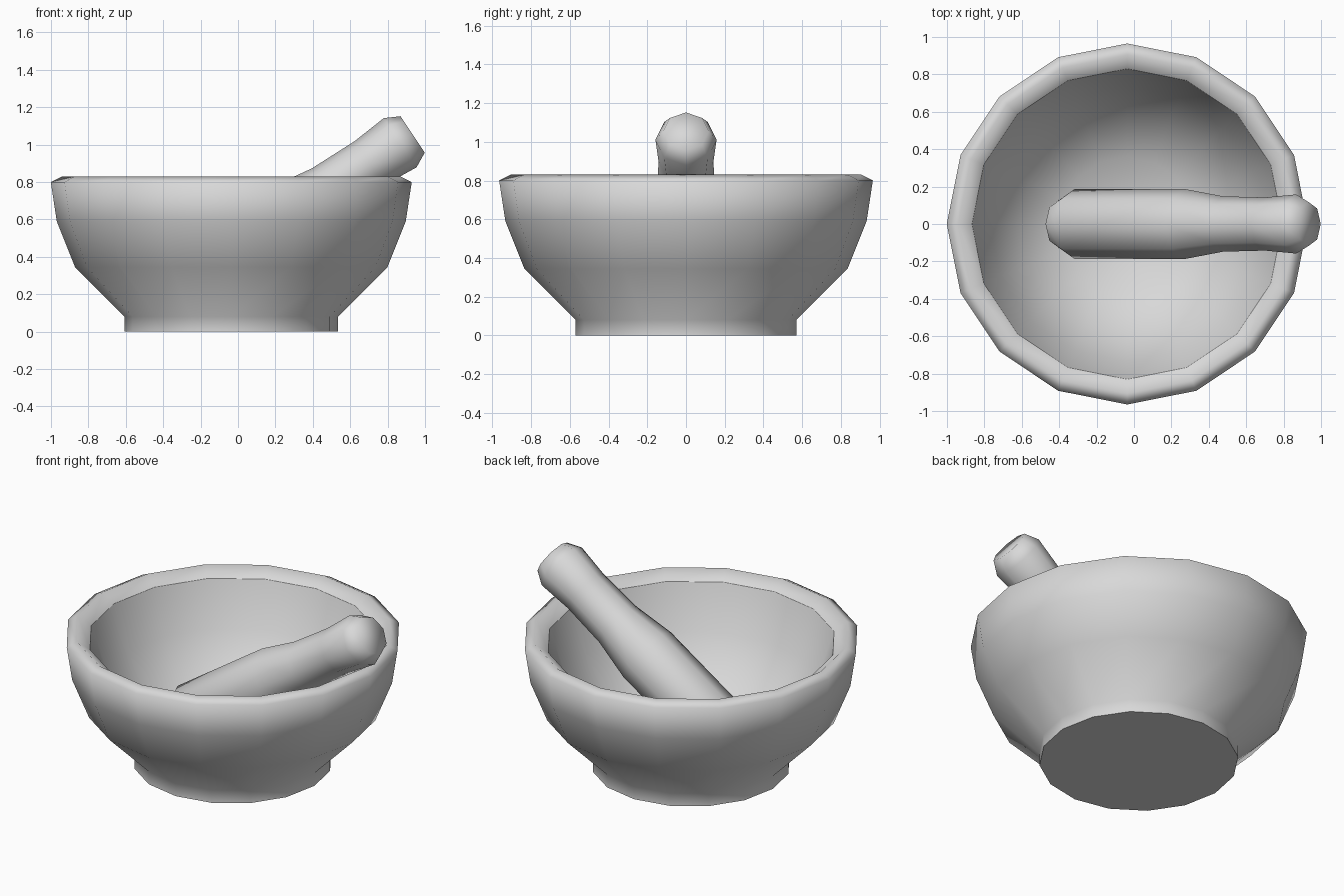
import bpy, bmesh, math
from mathutils import Matrix

cube = bpy.data.objects.get("Cube")
if cube:
    bpy.data.objects.remove(cube, do_unlink=True)

# One stone colour for both parts
stone = bpy.data.materials.new("grey_stone")
stone.use_nodes = True
color = (0.69, 0.69, 0.69, 1)
stone.diffuse_color = color
stone.node_tree.nodes["Principled BSDF"].inputs["Base Color"].default_value = color


def lathe(name, profile, sides, matrix, crease=0):
    """Turn a (radius, height) profile into a solid, with one ring kept sharp."""
    bm = bmesh.new()
    angles = [2 * math.pi * i / sides for i in range(sides)]
    rings = [[bm.verts.new((r * math.cos(a), r * math.sin(a), h)) for a in angles]
             for r, h in profile]
    for low, high in zip(rings, rings[1:]):
        for i in range(sides):
            j = (i + 1) % sides
            bm.faces.new((low[i], low[j], high[j], high[i]))
    bm.faces.new(rings[0][::-1])
    bm.faces.new(rings[-1])
    for i in range(sides):
        bm.edges.get((rings[crease][i - 1], rings[crease][i])).smooth = False
    bmesh.ops.recalc_face_normals(bm, faces=bm.faces)
    mesh = bpy.data.meshes.new(name)
    bm.to_mesh(mesh)
    bm.free()
    mesh.materials.append(stone)
    obj = bpy.data.objects.new(name, mesh)
    obj.matrix_world = matrix
    bpy.context.collection.objects.link(obj)
    bpy.ops.object.select_all(action="DESELECT")
    obj.select_set(True)
    bpy.context.view_layer.objects.active = obj
    bpy.ops.object.shade_smooth_by_angle(angle=math.radians(80), keep_sharp_edges=True)


# Bowl: foot, flared outer wall, rounded rim, then the hollow down to its floor
bowl_profile = [
    (0.57, 0), (0.57, 0.08), (0.835, 0.345), (0.933, 0.59), (0.965, 0.8),
    (0.905, 0.83), (0.83, 0.775),
    (0.735, 0.5), (0.57, 0.27), (0.36, 0.13), (0.04, 0.08),
]
lathe("mortar_bowl", bowl_profile, 16, Matrix.Translation((-0.036, 0, 0)), crease=6)

# Pestle: thick grinding end, narrow neck and knobbed handle, leaning on the rim
pestle_profile = [
    (0.127, -1.526), (0.187, -1.424), (0.187, -0.715), (0.148, -0.47),
    (0.142, -0.2), (0.158, 0), (0.117, 0.08),
]
lean = Matrix.Rotation(math.radians(56.3), 4, "Y")
lathe("pestle", pestle_profile, 8, Matrix.Translation((0.867, 0, 1.01)) @ lean)
